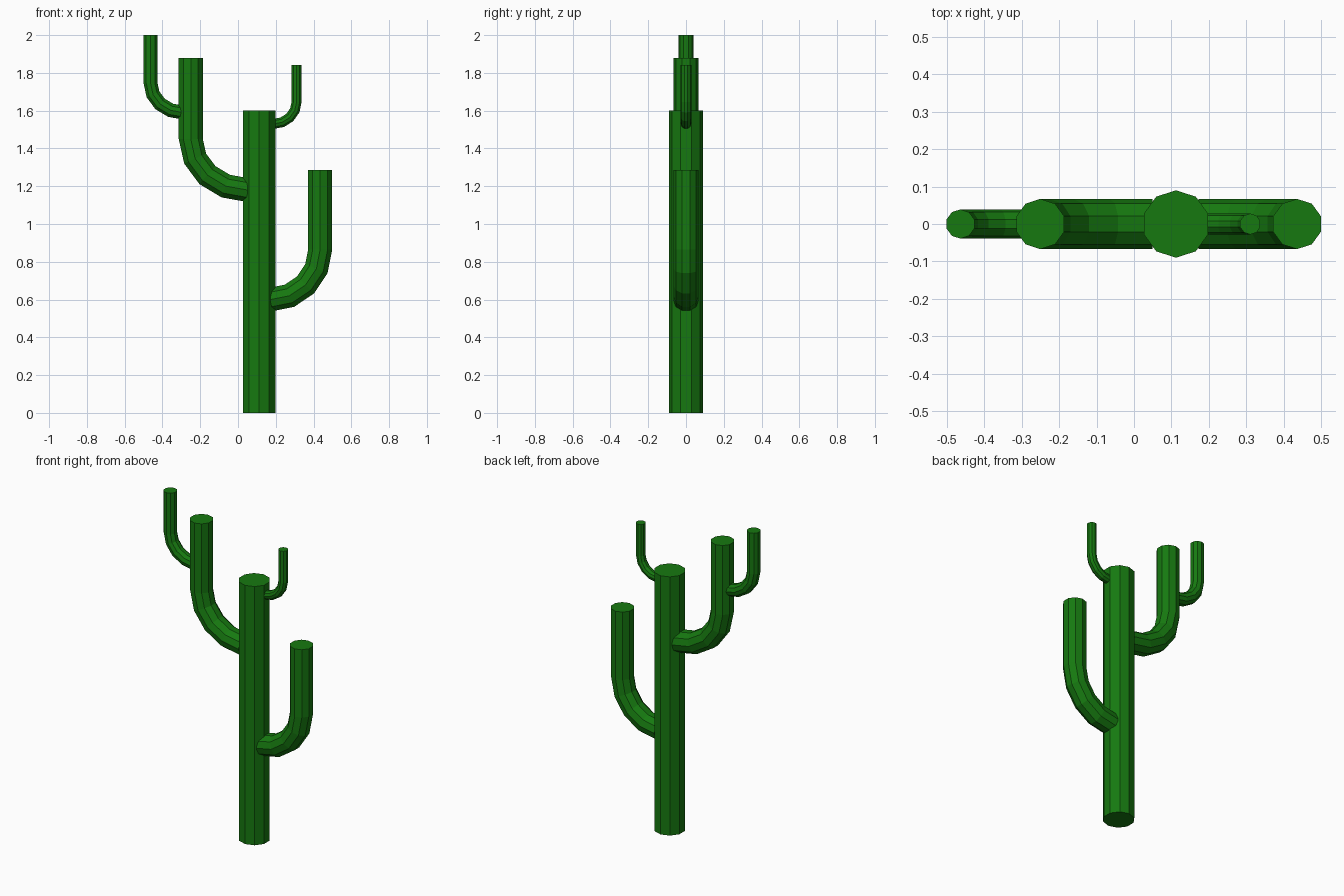
import bpy, bmesh
from math import sin, cos, tau, pi
from mathutils import Vector

if "Cube" in bpy.data.objects:
    bpy.data.objects.remove(bpy.data.objects["Cube"])

SIDES = 10
green = bpy.data.materials.new("cactus_green")
green.diffuse_color = (0.008, 0.19, 0.005, 1)
green.use_nodes = True
green.node_tree.nodes["Principled BSDF"].inputs["Base Color"].default_value = green.diffuse_color


def tube(name, path, normals, radius):
    """Sweep a decagon along a path in the XZ plane; normals point outward."""
    bm = bmesh.new()
    rings = []
    for p, n in zip(path, normals):
        ring = []
        for i in range(SIDES):
            a = tau * i / SIDES
            off = n * (radius * sin(a)) + Vector((0, radius * cos(a), 0))
            ring.append(bm.verts.new(p + off))
        rings.append(ring)
    for r0, r1 in zip(rings, rings[1:]):
        for i in range(SIDES):
            j = (i + 1) % SIDES
            bm.faces.new((r0[i], r0[j], r1[j], r1[i]))
    bm.faces.new(rings[0])
    bm.faces.new(rings[-1])
    bmesh.ops.recalc_face_normals(bm, faces=bm.faces)
    mesh = bpy.data.meshes.new(name)
    bm.to_mesh(mesh)
    bm.free()
    mesh.materials.append(green)
    obj = bpy.data.objects.new(name, mesh)
    bpy.context.collection.objects.link(obj)


def arm(name, root_x, tip_x, root_z, bend_z, top_z, radius):
    """Quarter-ellipse elbow in four segments, then a straight upright."""
    rx, rz = tip_x - root_x, bend_z - root_z
    path, normals = [], []
    for k in range(5):
        a = pi / 2 * (1 - k / 4)
        path.append(Vector((root_x + rx * cos(a), 0, bend_z - rz * sin(a))))
        normals.append(Vector((cos(a) / rx, 0, -sin(a) / rz)).normalized())
    path.append(Vector((tip_x, 0, top_z)))
    normals.append(normals[-1])
    tube(name, path, normals, radius)


# Trunk
tube("trunk", [Vector((0.112, 0, 0)), Vector((0.112, 0, 1.6))],
     [Vector((1, 0, 0))] * 2, 0.09)

# Arms: root x, upright x, root z, bend end z, top z, radius
arm("lower_right_arm", 0.172, 0.435, 0.60, 0.865, 1.285, 0.067)
arm("left_arm", 0.05, -0.25, 1.18, 1.45, 1.88, 0.067)
arm("left_branch", -0.29, -0.463, 1.59, 1.745, 2.0, 0.039)
arm("upper_right_arm", 0.188, 0.31, 1.53, 1.646, 1.842, 0.028)
